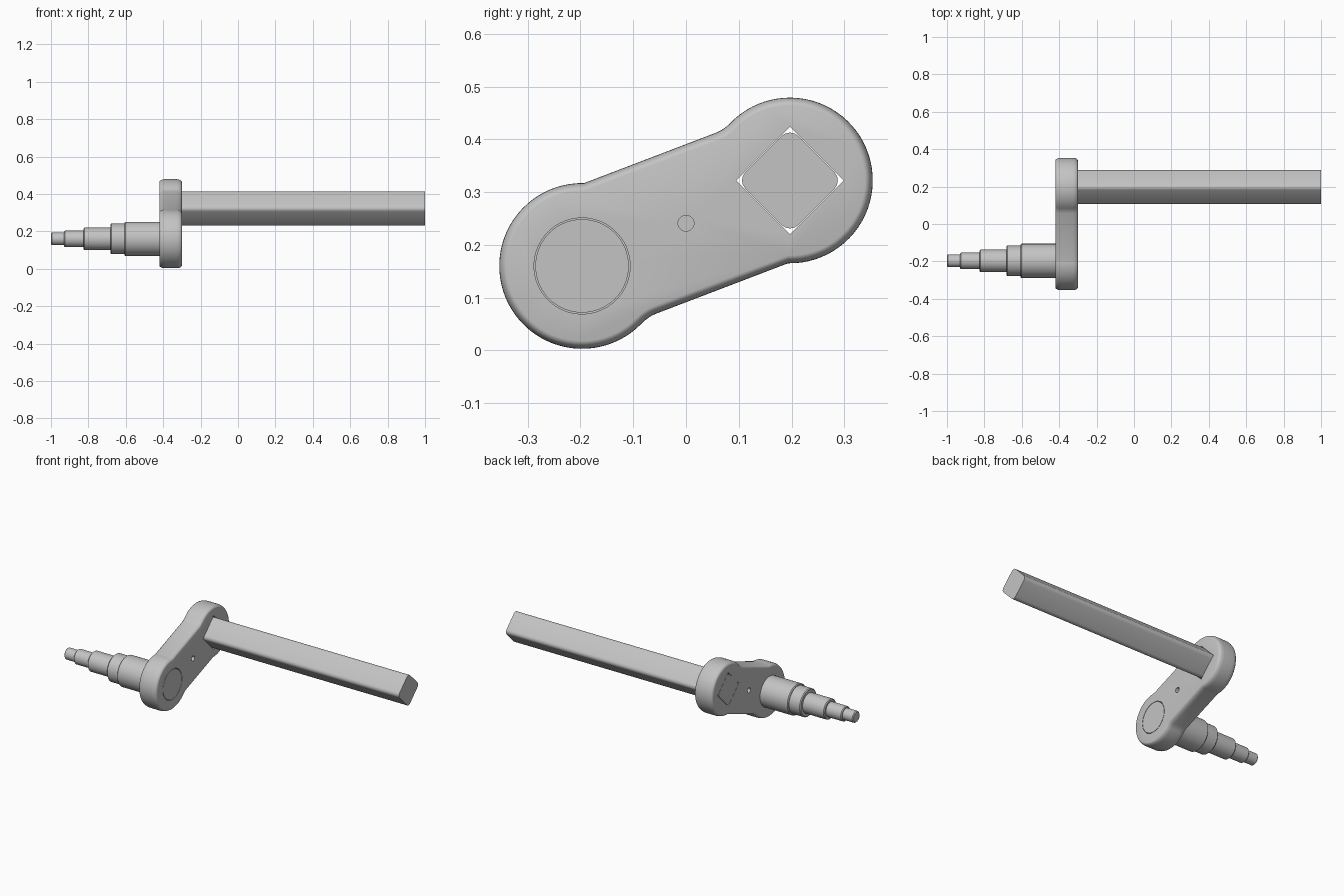
import bpy, bmesh
from math import sin, cos, pi, sqrt, atan2, radians
from mathutils import Matrix, Vector

if "Cube" in bpy.data.objects:
    bpy.data.objects.remove(bpy.data.objects["Cube"])

steel = bpy.data.materials.new("grey_steel")
steel.use_nodes = True
steel.diffuse_color = (0.55, 0.55, 0.55, 1)
steel.node_tree.nodes["Principled BSDF"].inputs["Base Color"].default_value = (0.55, 0.55, 0.55, 1)

PIN = Vector((0, -0.197, 0.16))      # round journal axis
SHAFT = Vector((0, 0.197, 0.322))    # square shaft axis
MID = (PIN + SHAFT) / 2
X0, X1 = -0.42, -0.30                # crank arm faces


def loft(name, rings):
    """Skin a list of equal-length point rings and cap both ends."""
    bm = bmesh.new()
    loops = [[bm.verts.new(p) for p in ring] for ring in rings]
    n = len(loops[0])
    for a, b in zip(loops, loops[1:]):
        for i in range(n):
            j = (i + 1) % n
            bm.faces.new((a[i], a[j], b[j], b[i]))
    bm.faces.new(loops[0])
    bm.faces.new(loops[-1])
    bmesh.ops.recalc_face_normals(bm, faces=bm.faces)
    mesh = bpy.data.meshes.new(name)
    bm.to_mesh(mesh)
    bm.free()
    mesh.materials.append(steel)
    obj = bpy.data.objects.new(name, mesh)
    bpy.context.collection.objects.link(obj)
    return obj


def circle(x, r, centre, n=64):
    return [(x, centre.y + r * cos(2 * pi * i / n), centre.z + r * sin(2 * pi * i / n))
            for i in range(n)]


def turned(name, profile, centre, n=64):
    """Solid of revolution along x from (x, radius) pairs."""
    return loft(name, [circle(x, r, centre, n) for x, r in profile])


def diamond(x, half, centre, radius=0.0, steps=5):
    """Square on its corner, optionally with rounded corners."""
    pts = []
    for k in range(4):
        a = k * pi / 2
        c = half - radius * sqrt(2)
        for i in range(steps if radius else 1):
            t = a + (i / (steps - 1) - 0.5) * pi / 2 if radius else a
            pts.append((x, centre.y + c * cos(a) + radius * cos(t),
                        centre.z + c * sin(a) + radius * sin(t)))
    return pts


def arc(cx, cy, r, a0, a1, n):
    return [(cx + r * cos(a0 + (a1 - a0) * i / n), cy + r * sin(a0 + (a1 - a0) * i / n))
            for i in range(n + 1)]


def arm_outline(x, inset):
    """Two round ends joined by a filleted web, pulled in by inset."""
    half = (SHAFT - MID).length
    R, w, f = 0.157 - inset, 0.137 - inset, 0.08 + inset
    dx = sqrt((R + f) ** 2 - (w + f) ** 2)
    t = atan2(w + f, -dx)
    side = arc(half, 0, R, -t, t, 48)
    side += arc(half - dx, w + f, f, t - pi, -pi / 2, 8)
    pts = side + [(-u, -v) for u, v in side]
    tilt = Matrix.Rotation(atan2(SHAFT.z - MID.z, SHAFT.y - MID.y), 2)
    return [(x, MID.y + q.x, MID.z + q.y) for q in (tilt @ Vector(p) for p in pts)]


def cut(target, cutter):
    mod = target.modifiers.new("hole", 'BOOLEAN')
    mod.operation = 'DIFFERENCE'
    mod.solver = 'EXACT'
    mod.object = cutter
    cutter.hide_render = True
    bpy.context.view_layer.objects.active = target
    bpy.ops.object.modifier_apply(modifier=mod.name)
    bpy.data.objects.remove(cutter)


def smooth(obj):
    bpy.ops.object.select_all(action='DESELECT')
    obj.select_set(True)
    bpy.context.view_layer.objects.active = obj
    bpy.ops.object.shade_smooth_by_angle(angle=radians(30))


# Crank arm with rounded rims
rim = [(0.03 * (1 - sin(a)), 0.015 * (1 - cos(a))) for a in (pi / 2 * i / 5 for i in range(6))]
rings = [arm_outline(X0 + d, e) for d, e in reversed(rim)]
rings += [arm_outline(X1 - d, e) for d, e in rim]
arm = loft("crank_arm", rings)

# Bores: journal seat, square socket, and a blind centre hole on each face
cut(arm, turned("journal_cutter", [(X0 - 0.05, 0.091), (X1 + 0.05, 0.091)], PIN))
cut(arm, loft("socket_cutter", [diamond(x, 0.102, SHAFT) for x in (X0 - 0.05, X1 + 0.05)]))
for face, inward in ((X0, 1), (X1, -1)):
    ends = [(face - inward * 0.05, 0.015), (face + inward * 0.05, 0.015)]
    cut(arm, turned("centre_hole_cutter", ends, MID, 32))
smooth(arm)

# Square drive shaft
shaft = loft("square_shaft", [diamond(x, 0.1, SHAFT, 0.022) for x in (X0, 1)])
smooth(shaft)

# Stepped journal: (start, end, radius), each step with a small chamfer
steps = [(-1, -0.93, 0.034), (-0.93, -0.826, 0.044), (-0.826, -0.682, 0.06),
         (-0.682, -0.607, 0.082), (-0.607, X0, 0.0915), (X0, X1, 0.0885)]
profile = []
for start, end, r in steps:
    c = 0.005 if end < X1 else 0
    profile += [(start, r - c), (start + c, r), (end, r)]
    if not c:
        profile.pop(-3)
journal = turned("stepped_journal", profile, PIN)
smooth(journal)
